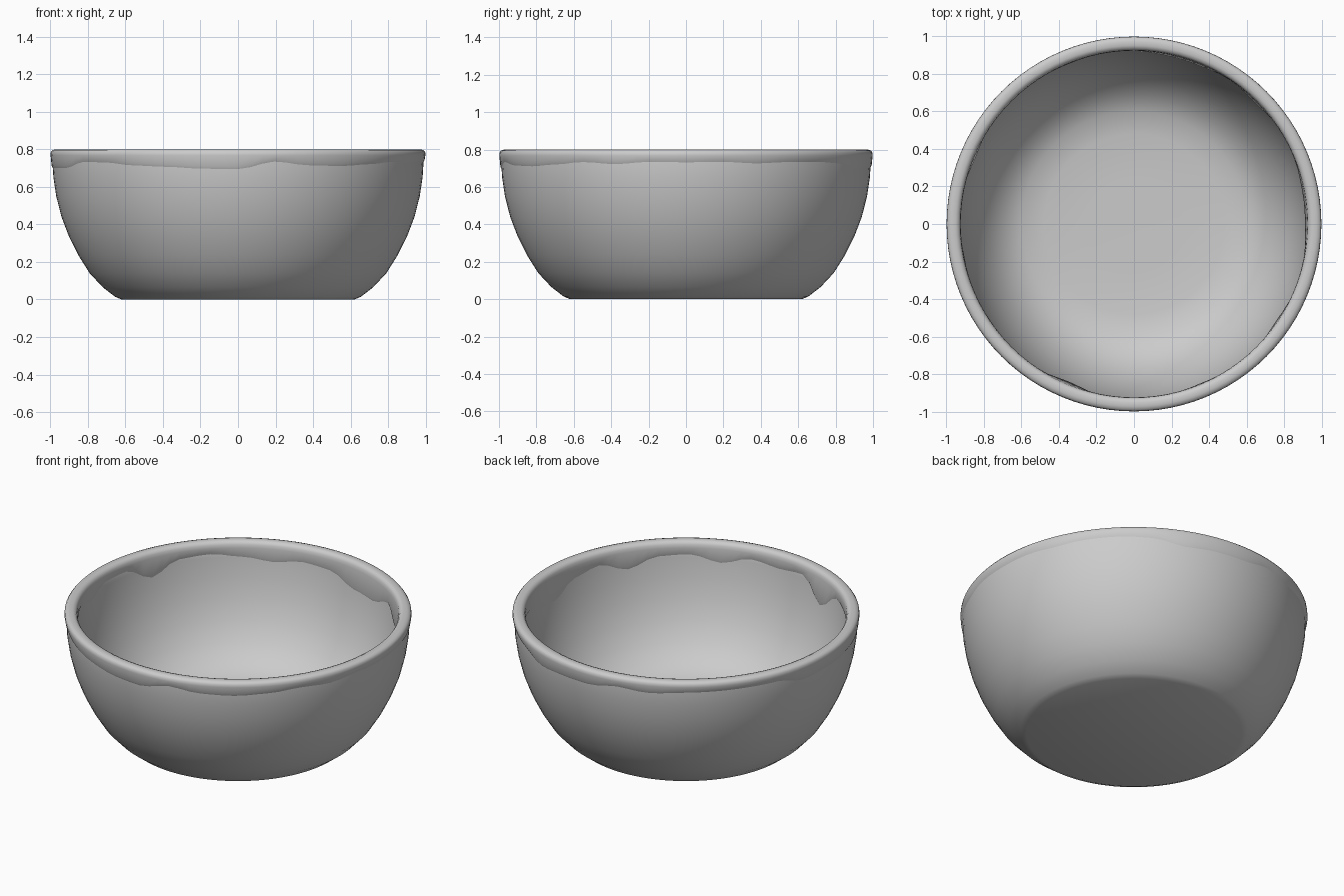
import bpy, bmesh, random
from math import sin, cos, pi, tau

if "Cube" in bpy.data.objects:
    bpy.data.objects.remove(bpy.data.objects["Cube"])

random.seed(4)
SEG = 96
# wall profiles as (radius, height)
OUTER = [(0.62, 0.0), (0.655, 0.015), (0.72, 0.065), (0.79, 0.14), (0.85, 0.235), (0.9, 0.335),
         (0.94, 0.44), (0.968, 0.55), (0.983, 0.65), (0.988, 0.73), (0.986, 0.77)]
INNER = [(0.935, 0.77), (0.928, 0.7), (0.91, 0.58), (0.88, 0.46), (0.835, 0.34),
         (0.77, 0.23), (0.69, 0.145), (0.6, 0.095), (0.48, 0.075), (0.25, 0.07)]


def radius_at(profile, z):
    pts = sorted(profile, key=lambda p: p[1])
    for (r0, z0), (r1, z1) in zip(pts, pts[1:]):
        if z0 <= z <= z1:
            return r0 + (r1 - r0) * (z - z0) / (z1 - z0)
    return pts[-1][0]


def lathe(name, section, cap):
    # section(i) gives the (radius, height) list for angular step i
    bm = bmesh.new()
    rings = []
    for i in range(SEG):
        a = tau * i / SEG
        rings.append([bm.verts.new((r * cos(a), r * sin(a), z)) for r, z in section(i)])
    n = len(rings[0])
    for i in range(SEG):
        p, q = rings[i], rings[(i + 1) % SEG]
        for j in range(n - 1):
            bm.faces.new((p[j], q[j], q[j + 1], p[j + 1]))
    if cap:
        bm.faces.new([r[0] for r in reversed(rings)])
        bm.faces.new([r[-1] for r in rings])
    bmesh.ops.recalc_face_normals(bm, faces=bm.faces)
    mesh = bpy.data.meshes.new(name)
    bm.to_mesh(mesh)
    bm.free()
    ob = bpy.data.objects.new(name, mesh)
    bpy.context.collection.objects.link(ob)
    bpy.ops.object.select_all(action='DESELECT')
    ob.select_set(True)
    bpy.context.view_layer.objects.active = ob
    bpy.ops.object.shade_smooth_by_angle(angle=pi / 4.5)
    return ob


def drip_edge(base, depth):
    # irregular lower edge of the glaze, softened between neighbours
    keys = [random.random() ** 2 for _ in range(SEG // 3)]
    out = []
    for i in range(SEG):
        k, t = divmod(i, 3)
        t = t / 3
        t = t * t * (3 - 2 * t)
        out.append(base - depth * (keys[k] * (1 - t) + keys[(k + 1) % len(keys)] * t))
    return out


# bowl body
rim = [(0.975, 0.787), (0.96, 0.791), (0.945, 0.785)]
lathe("bowl_body", lambda i: OUTER + rim + INNER, True)

# thick glaze running over the rim, with drips outside and inside
low_out = drip_edge(0.74, 0.05)
low_in = drip_edge(0.73, 0.13)


def glaze(i):
    zo, zi = low_out[i], low_in[i]
    ro, ri = radius_at(OUTER, zo), radius_at(INNER, zi)
    return [(ro - 0.003, zo - 0.012), (ro + 0.006, zo + 0.006), (0.998, 0.768),
            (0.997, 0.784), (0.988, 0.795), (0.972, 0.8), (0.95, 0.8), (0.935, 0.794),
            (0.926, 0.78), (0.923, 0.76), (ri - 0.005, zi + 0.01), (ri + 0.003, zi - 0.015)]


lathe("rim_glaze", glaze, False)
